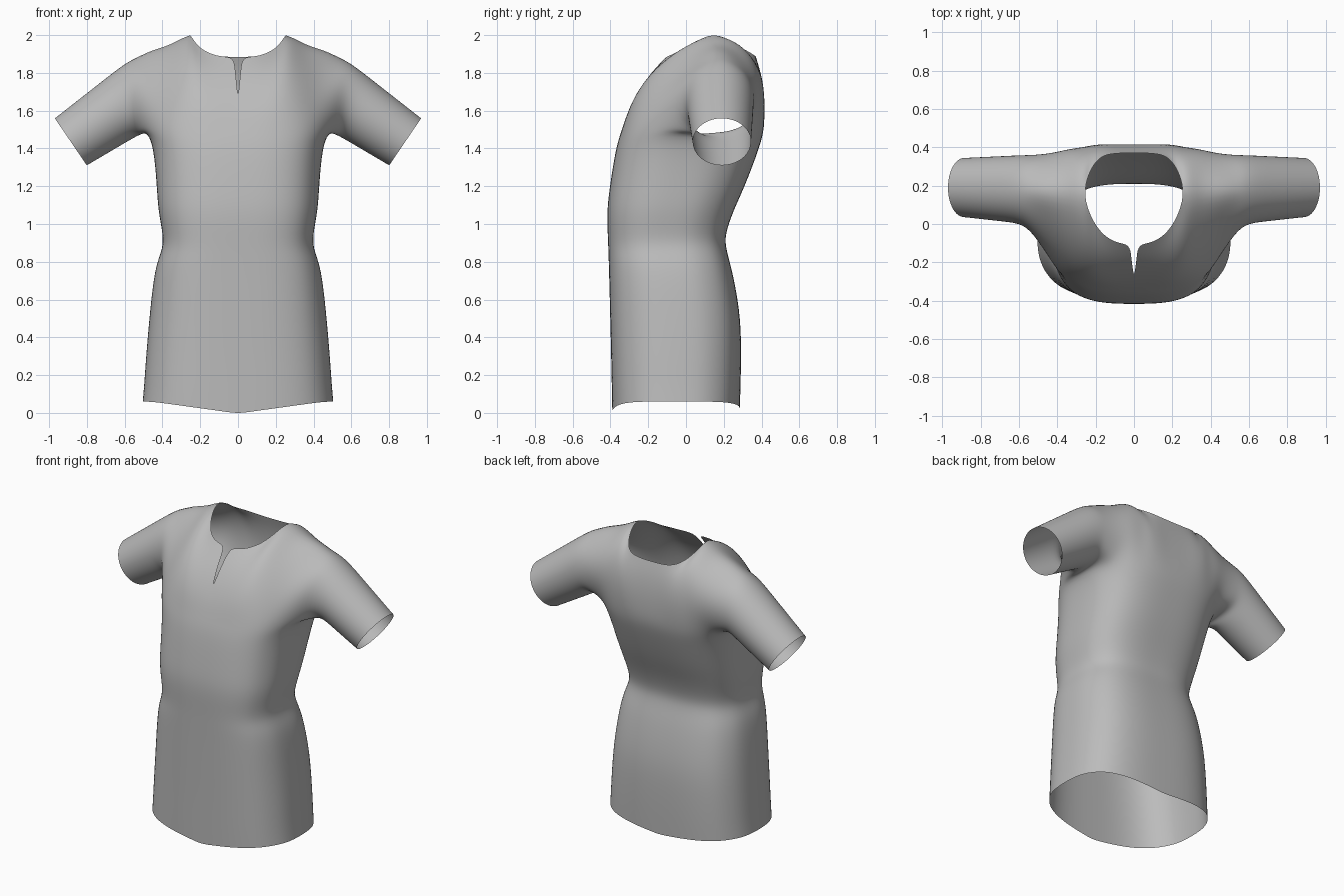
import bpy
import bmesh
import math
from mathutils import Vector

default = bpy.data.objects.get("Cube")
if default:
    bpy.data.objects.remove(default, do_unlink=True)

COLS = 7        # vertical columns on each half panel
ROWS = 5        # rows from armpit up to the neckline and shoulder
SIDE = 5        # columns under the arm
STEP = 0.14     # column spacing as a share of half width
POWER = 3.0     # roundness of the torso section

# Torso profile: height, half width, front y, back y
PROFILE = [
    (0.00, 0.505, -0.390, 0.285),
    (0.15, 0.497, -0.393, 0.289),
    (0.30, 0.487, -0.396, 0.292),
    (0.50, 0.470, -0.401, 0.290),
    (0.70, 0.449, -0.406, 0.256),
    (0.80, 0.428, -0.409, 0.231),
    (0.87, 0.400, -0.411, 0.212),
    (0.94, 0.396, -0.414, 0.205),
    (1.07, 0.423, -0.419, 0.250),
    (1.20, 0.430, -0.403, 0.312),
    (1.40, 0.446, -0.372, 0.387),
    (1.49, 0.480, -0.343, 0.412),
]

# Upper ends of the panel columns: neckline, then shoulder ridge
SHOULDER = [(0.266, 0.15, 2.026), (0.35, 0.16, 1.967), (0.46, 0.17, 1.945)]
FRONT_TOP = [(0.022, -0.105, 1.885), (0.09, -0.10, 1.885),
             (0.16, -0.06, 1.905), (0.22, 0.02, 1.945)] + SHOULDER
BACK_TOP = [(0, 0.37, 1.885), (0.10, 0.37, 1.885),
            (0.18, 0.355, 1.90), (0.237, 0.27, 1.945)] + SHOULDER

# Bend points (y, z) that curve each column over the chest and back
FRONT_BEND = [(-0.28, 1.72), (-0.28, 1.73), (-0.28, 1.76), (-0.27, 1.82),
              (-0.24, 1.88), (-0.20, 1.83), (-0.13, 1.76)]
BACK_BEND = [(0.43, 1.72), (0.43, 1.73), (0.44, 1.78), (0.46, 1.87),
             (0.47, 1.95), (0.49, 1.88), (0.49, 1.78)]


def section(z, half, front, back):
    """Half ring of the torso, from front centre round to back centre."""
    mid, depth = (front + back) / 2, (back - front) / 2

    def partner(value):
        return (1 - abs(value) ** POWER) ** (1 / POWER)

    pairs = [(i * STEP, -partner(i * STEP)) for i in range(COLS)]
    edge = partner((COLS - 1) * STEP)
    for k in range(1, SIDE + 1):
        v = edge * (2 * k / (SIDE + 1) - 1)
        pairs.append((partner(v), v))
    pairs += [(u, -v) for u, v in reversed(pairs[:COLS])]
    return [Vector((u * half, mid + v * depth, z)) for u, v in pairs]


def bend(start, middle, end, t):
    return start * (1 - t) ** 2 + middle * 2 * t * (1 - t) + end * t ** 2


def strip(bm, lower, upper, closed=False):
    """Join two rows of vertices with quads."""
    count = len(lower)
    for i in range(count if closed else count - 1):
        j = (i + 1) % count
        bm.faces.new((lower[i], lower[j], upper[j], upper[i]))


bm = bmesh.new()

# Torso, with a hem that rises towards the sides
rings = []
for index, row in enumerate(PROFILE):
    points = section(*row)
    if index == 0:
        for p in points:
            share = min(1, abs(p.x) / (0.9 * row[1]))
            low = 0.02 if p.y > 0 else -0.003
            p.z = low + (0.06 - low) * share
    rings.append([bm.verts.new(p) for p in points])
for lower, upper in zip(rings, rings[1:]):
    strip(bm, lower, upper)
base = rings[-1]


# Chest and back panels
def panel(base_row, tops, bends, top_verts, slit):
    rows = [base_row]
    for r in range(1, ROWS + 1):
        t = r / ROWS
        row = []
        for i, start in enumerate(base_row):
            if r == ROWS and i in top_verts:
                row.append(top_verts[i])
                continue
            end = Vector(tops[i])
            middle = Vector(((start.co.x + end.x) / 2, *bends[i]))
            p = bend(start.co, middle, end, t)
            if i == 0:
                p.x = max(0, (t - 0.4) / 0.6) * end.x if slit else 0
            row.append(bm.verts.new(p))
        rows.append(row)
    for lower, upper in zip(rows, rows[1:]):
        strip(bm, lower, upper)
    return rows


front = panel(base[:COLS], FRONT_TOP, FRONT_BEND, {}, True)
shared = {i: front[-1][i] for i in range(COLS - len(SHOULDER), COLS)}
back = panel(base[:-COLS - 1:-1], BACK_TOP, BACK_BEND, shared, False)

# Sleeve, growing out of the armhole loop
armhole = [row[-1] for row in front]
armhole += [row[-1] for row in reversed(back[:-1])]
armhole += base[COLS + SIDE - 1:COLS - 1:-1]


def sleeve_ring(top, bottom, y_front, y_back):
    high, low = Vector((top[0], 0, top[1])), Vector((bottom[0], 0, bottom[1]))
    centre = (high + low) / 2 + Vector((0, (y_front + y_back) / 2, 0))
    up = (high - low) / 2 * 1.02
    across = Vector((0, (y_back - y_front) / 2 * 1.02, 0))
    ring = []
    for j in range(len(armhole)):
        a = math.pi / 2 + math.tau / len(armhole) * (ROWS - j)
        ring.append(centre + up * math.sin(a) + across * math.cos(a))
    return ring


upper_arm = sleeve_ring((0.60, 1.85), (0.545, 1.46), 0.0, 0.36)
cuff = sleeve_ring((0.97, 1.56), (0.80, 1.31), 0.035, 0.345)
stages = [[v.co.lerp(p, 0.6) for v, p in zip(armhole, upper_arm)]]
stages += [[a.lerp(b, s / 3) for a, b in zip(upper_arm, cuff)] for s in range(4)]
previous = armhole
for stage in stages:
    current = [bm.verts.new(p) for p in stage]
    strip(bm, previous, current, closed=True)
    previous = current

# Face the cloth outwards
bmesh.ops.recalc_face_normals(bm, faces=bm.faces)
bm.faces.ensure_lookup_table()
if bm.faces[0].normal.y > 0:
    bmesh.ops.reverse_faces(bm, faces=bm.faces)
for face in bm.faces:
    face.smooth = True

mesh = bpy.data.meshes.new("tunic")
bm.to_mesh(mesh)
bm.free()
tunic = bpy.data.objects.new("tunic", mesh)
bpy.context.collection.objects.link(tunic)

# Plain grey cloth
cloth = bpy.data.materials.new("grey cloth")
cloth.use_nodes = True
colour = (0.5, 0.5, 0.5, 1)
cloth.diffuse_color = colour
cloth.node_tree.nodes["Principled BSDF"].inputs["Base Color"].default_value = colour
mesh.materials.append(cloth)

# Second half and smooth surface
mirror = tunic.modifiers.new("mirror", "MIRROR")
mirror.merge_threshold = 0.001
smooth = tunic.modifiers.new("smooth", "SUBSURF")
smooth.levels = smooth.render_levels = 2
